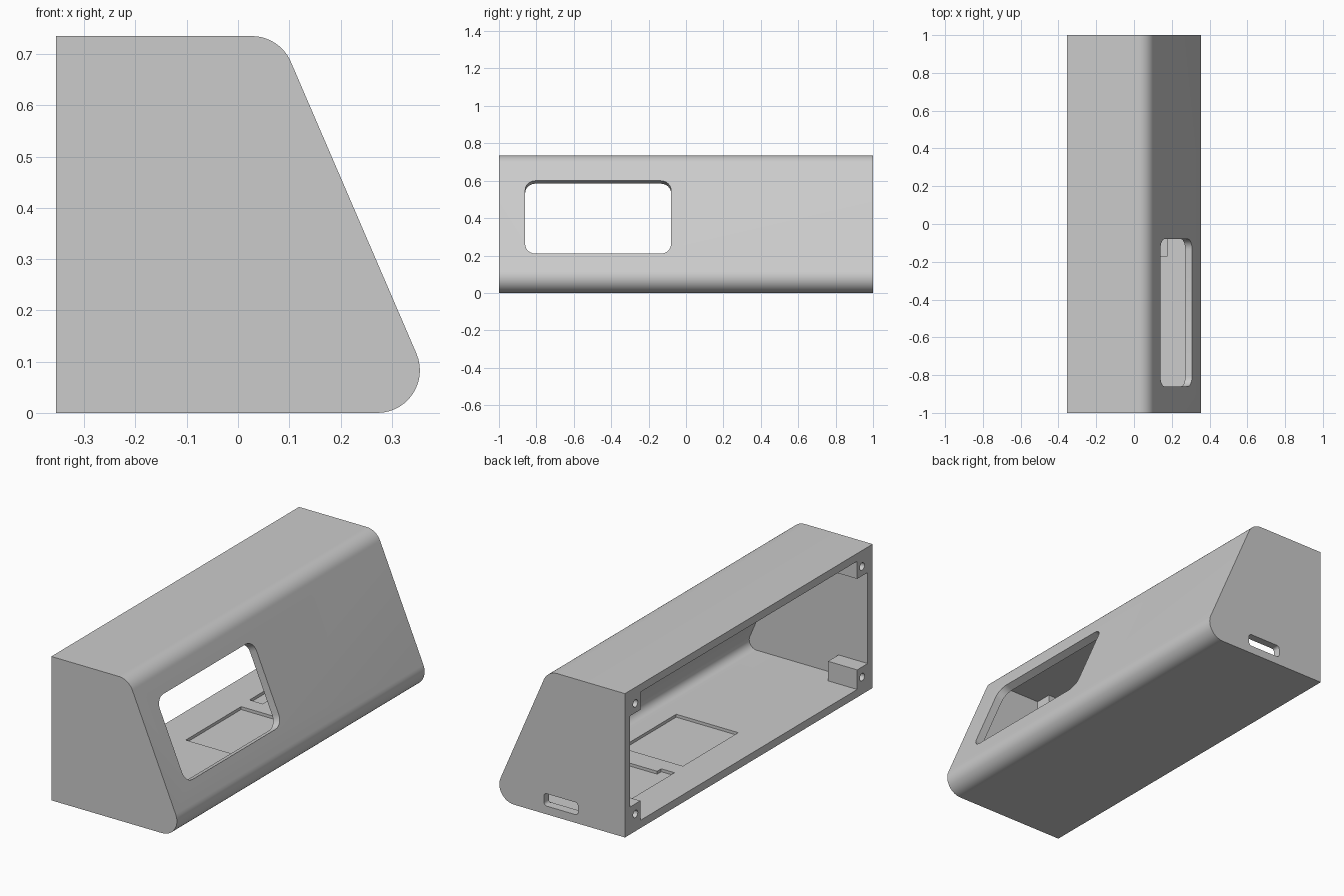
import bpy, bmesh, math
from mathutils import Vector

old = bpy.data.objects.get("Cube")
if old:
    bpy.data.objects.remove(old, do_unlink=True)

WALL = 0.04
BACK = -0.355
HEIGHT = 0.735
SLOPE = 0.4306          # run over rise of the sloping face
FOOT = 0.398            # where the slope would meet the ground
lean = math.atan(SLOPE)


def fillet(corners, steps=10):
    """Outline from (a, b, radius) corners, with arcs where radius > 0."""
    out = []
    for i, (a, b, r) in enumerate(corners):
        p = Vector((a, b))
        if r == 0:
            out.append(p)
            continue
        to_prev = (Vector(corners[i - 1][:2]) - p).normalized()
        to_next = (Vector(corners[(i + 1) % len(corners)][:2]) - p).normalized()
        half = to_prev.angle(to_next) / 2
        centre = p + (to_prev + to_next).normalized() * r / math.sin(half)
        start = (p + to_prev * r / math.tan(half) - centre).normalized()
        end = (p + to_next * r / math.tan(half) - centre).normalized()
        sweep = math.pi - 2 * half
        for k in range(steps + 1):
            t = k / steps
            spoke = (start * math.sin((1 - t) * sweep) + end * math.sin(t * sweep)) / math.sin(sweep)
            out.append(centre + spoke * r)
    return out


def rect(a0, a1, b0, b1, r=0):
    return fillet([(a0, b0, r), (a1, b0, r), (a1, b1, r), (a0, b1, r)], 6)


def prism(name, outline, c0, c1, place):
    """Extrude an outline from c0 to c1; place maps (a, b, c) to a point."""
    bm = bmesh.new()
    ends = [[bm.verts.new(place(a, b, c)) for a, b in outline] for c in (c0, c1)]
    n = len(outline)
    bm.faces.new(ends[0])
    bm.faces.new(ends[1])
    for i in range(n):
        j = (i + 1) % n
        bm.faces.new((ends[0][i], ends[0][j], ends[1][j], ends[1][i]))
    bmesh.ops.recalc_face_normals(bm, faces=bm.faces[:])
    mesh = bpy.data.meshes.new(name)
    bm.to_mesh(mesh)
    bm.free()
    obj = bpy.data.objects.new(name, mesh)
    bpy.context.collection.objects.link(obj)
    return obj


def cut(target, cutter):
    """Subtract the cutter from the target, then remove the cutter."""
    cutter.hide_render = True
    mod = target.modifiers.new("cut", 'BOOLEAN')
    mod.operation = 'DIFFERENCE'
    mod.solver = 'EXACT'
    mod.object = cutter
    bpy.context.view_layer.objects.active = target
    bpy.ops.object.modifier_apply(modifier=mod.name)
    bpy.data.objects.remove(cutter, do_unlink=True)


def along_y(a, b, c):
    return (a, c, b)


def along_x(a, b, c):
    return (c, a, b)


def along_z(a, b, c):
    return (a, b, c)


def on_slope(a, b, c):
    # a runs along y, b up the slope, c outward from it
    return (FOOT - b * math.sin(lean) + c * math.cos(lean), a,
            b * math.cos(lean) + c * math.sin(lean))


def side_profile(back, inset, r):
    def edge(z):
        return FOOT - SLOPE * z - inset / math.cos(lean)
    low, high = inset, HEIGHT - inset
    return fillet([(back, low, 0), (edge(low), low, r),
                   (edge(high), high, r), (back, high, 0)], 14)


# Outer body
case = prism("case_shell", side_profile(BACK, 0, 0.083), -1, 1, along_y)

# Hollow, open at the back, leaving four screw posts in the corners
end = 1 - WALL
hollow = prism("hollow", side_profile(BACK - 0.05, WALL, 0.043), -end, end, along_y)
for side in (-1, 1):
    for low, high in ((0, 0.14), (0.605, HEIGHT)):
        y0, y1 = sorted((side * 0.875, side * 1.05))
        cut(hollow, prism("post", rect(y0, y1, low, high), BACK - 0.1, -0.19, along_x))
cut(case, hollow)

# Screw holes
for y in (-0.915, 0.915):
    for z in (0.088, 0.653):
        ring = [(y + 0.019 * math.cos(math.tau * k / 20),
                 z + 0.019 * math.sin(math.tau * k / 20)) for k in range(20)]
        cut(case, prism("screw_hole", ring, BACK - 0.05, BACK + 0.12, along_x))

# Display window through the slope
rise = 1 / math.cos(lean)
cut(case, prism("window", rect(-0.86, -0.08, 0.21 * rise, 0.6 * rise, 0.055),
                -0.07, 0.05, on_slope))

# Cable slot in the end wall
cut(case, prism("cable_slot", rect(-0.09, 0.103, 0.042, 0.105, 0.016), 0.92, 1.05, along_y))

# Shallow floor pockets for a battery and a board with a corner tab
cut(case, prism("battery_pocket", rect(-0.175, 0.176, -0.172, 0.275), 0.025, 0.06, along_z))
board = [(-0.185, 0.357), (-0.11, 0.357), (-0.11, 0.39), (0.21, 0.39),
         (0.21, 0.95), (-0.185, 0.95)]
cut(case, prism("board_pocket", board, 0.025, 0.0405, along_z))

# Single grey finish
grey = bpy.data.materials.new("plain_grey")
grey.use_nodes = True
colour = (0.6, 0.6, 0.6, 1)
grey.diffuse_color = colour
grey.node_tree.nodes["Principled BSDF"].inputs["Base Color"].default_value = colour
case.data.materials.clear()
case.data.materials.append(grey)
for face in case.data.polygons:
    face.material_index = 0

bpy.ops.object.select_all(action='DESELECT')
case.select_set(True)
bpy.context.view_layer.objects.active = case
bpy.ops.object.shade_smooth_by_angle(angle=math.radians(25))
